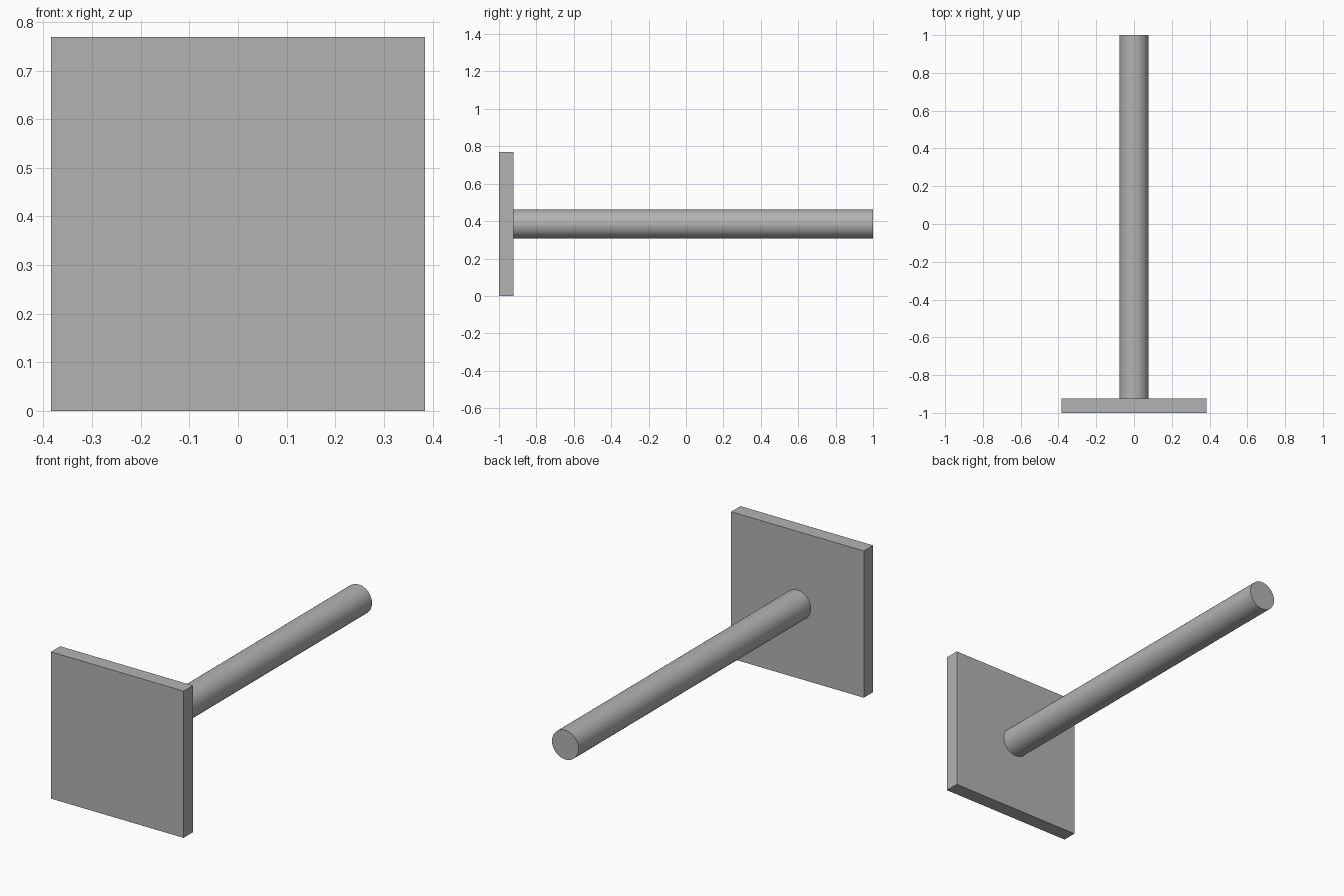
import bpy
import math

cube = bpy.data.objects.get("Cube")
if cube:
    bpy.data.objects.remove(cube, do_unlink=True)

# Overall proportions
SIDE = 10 / 13
THICK = 1 / 13
RADIUS = 1 / 13
MID_Z = SIDE / 2

# Single grey material
grey = bpy.data.materials.new("plain grey")
grey.use_nodes = True
colour = (0.45, 0.45, 0.45, 1)
grey.diffuse_color = colour
grey.node_tree.nodes["Principled BSDF"].inputs["Base Color"].default_value = colour


def finish(name):
    obj = bpy.context.object
    obj.name = obj.data.name = name
    obj.data.materials.append(grey)
    return obj


# Square plate at the front
bpy.ops.mesh.primitive_cube_add(size=1, location=(0, -1 + THICK / 2, MID_Z))
plate = finish("square_plate")
plate.scale = (SIDE, THICK, SIDE)
bpy.ops.object.transform_apply(location=False, rotation=False, scale=True)

# Round rod running from the plate to the back
length = 2 - THICK
bpy.ops.mesh.primitive_cylinder_add(
    vertices=64, radius=RADIUS, depth=length,
    location=(0, THICK / 2, MID_Z), rotation=(math.pi / 2, 0, 0))
finish("round_rod")
bpy.ops.object.shade_smooth_by_angle(angle=math.radians(30))
